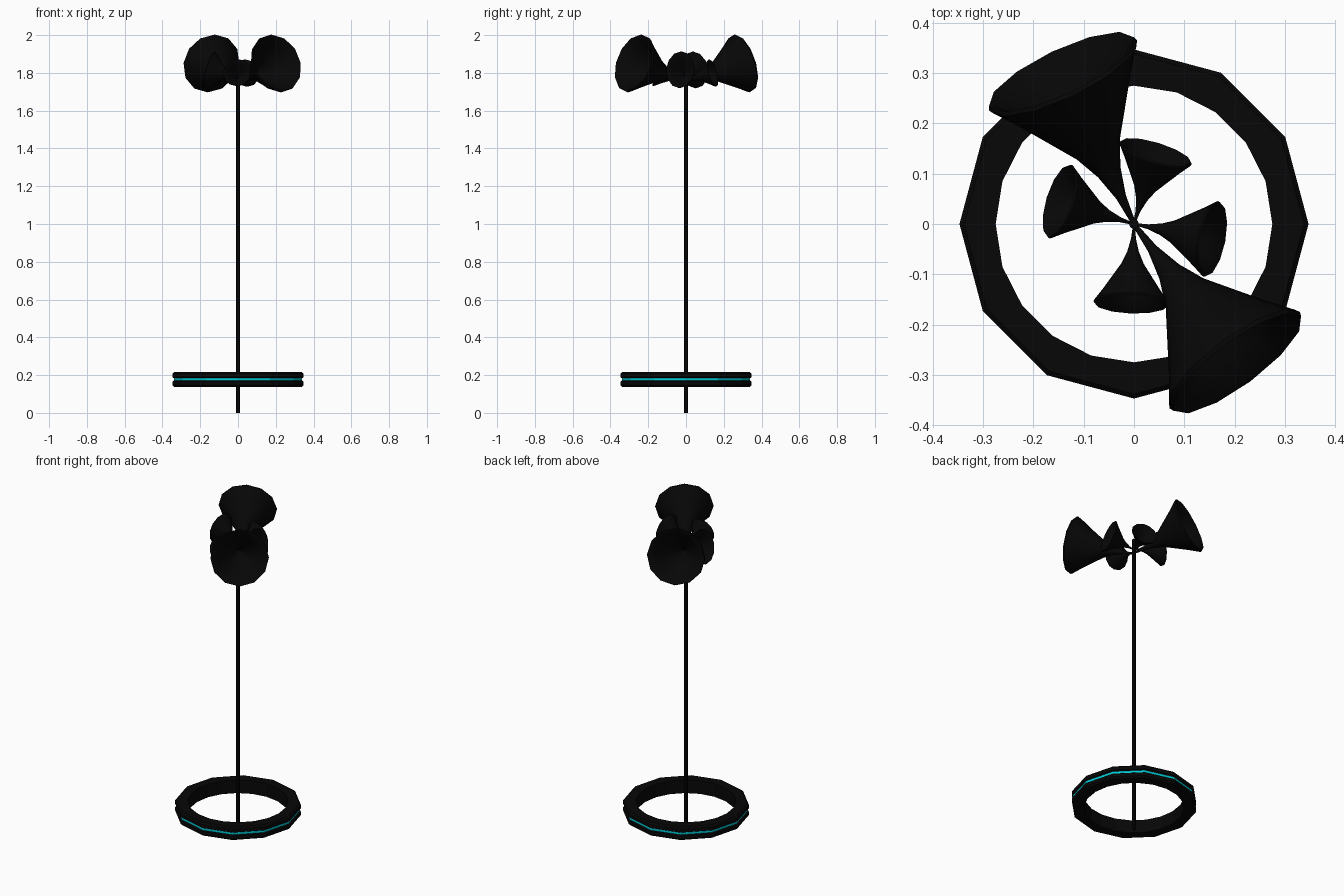
import bpy, bmesh
from math import sin, cos, pi, radians
from mathutils import Vector

if "Cube" in bpy.data.objects:
    bpy.data.objects.remove(bpy.data.objects["Cube"])


def material(name, rgb):
    m = bpy.data.materials.new(name)
    m.diffuse_color = (*rgb, 1)
    m.use_nodes = True
    m.node_tree.nodes["Principled BSDF"].inputs["Base Color"].default_value = m.diffuse_color
    return m


BLACK = material("black", (0.002, 0.002, 0.002))
CYAN = material("cyan", (0.0, 0.6, 0.68))


def rings(bm, profile, sides):
    """Rings of vertices around z, joined with quads."""
    loops = [[bm.verts.new((r * cos(2 * pi * i / sides), r * sin(2 * pi * i / sides), z))
              for i in range(sides)] for r, z in profile]
    bands = []
    for a, b in zip(loops, loops[1:]):
        bands.append([bm.faces.new((a[i], a[(i + 1) % sides], b[(i + 1) % sides], b[i]))
                      for i in range(sides)])
    return loops, bands


def stitch(bm, a, b):
    """Triangle strip between two concentric loops with different side counts."""
    i = j = 0
    while i < len(a) or j < len(b):
        va, vb = a[i % len(a)], b[j % len(b)]
        if (i + 1) * len(b) <= (j + 1) * len(a):
            i += 1
            bm.faces.new((va, a[i % len(a)], vb))
        else:
            j += 1
            bm.faces.new((va, b[j % len(b)], vb))


def finish(bm, name, mats):
    bmesh.ops.recalc_face_normals(bm, faces=bm.faces)
    me = bpy.data.meshes.new(name)
    bm.to_mesh(me)
    bm.free()
    for m in mats:
        me.materials.append(m)
    ob = bpy.data.objects.new(name, me)
    bpy.context.collection.objects.link(ob)
    return ob


def lathe(name, profile, sides):
    bm = bmesh.new()
    loops, _ = rings(bm, profile, sides)
    bm.faces.new(loops[0])
    bm.faces.new(loops[-1])
    return finish(bm, name, [BLACK])


# pole
lathe("pole", [(0.01, 0), (0.01, 1.84)], 8)

# base ring: twelve-sided outside with a lit groove, twenty-sided hole
bm = bmesh.new()
outer, bands = rings(bm, [(0.338, 0.138), (0.347, 0.147), (0.347, 0.166), (0.34, 0.171),
                          (0.34, 0.184), (0.347, 0.189), (0.347, 0.208), (0.338, 0.217)], 12)
inner, _ = rings(bm, [(0.275, 0.138), (0.275, 0.217)], 20)
for f in bands[3]:
    f.material_index = 1
for end in (0, -1):
    stitch(bm, outer[end], inner[end])
finish(bm, "base_ring", [BLACK, CYAN])

# horns: one trumpet profile (radius, distance along axis), outside then inside
HORN = [(0.004, 0.0), (0.01, 0.06), (0.024, 0.115), (0.046, 0.165), (0.083, 0.22),
        (0.12, 0.275), (0.152, 0.318), (0.158, 0.328), (0.155, 0.336), (0.145, 0.332),
        (0.112, 0.28), (0.075, 0.225), (0.038, 0.17), (0.016, 0.12), (0.002, 0.07)]


def horn(name, azimuth, tilt, apex, length, width, height):
    ob = lathe(name, HORN, 12)
    # lay the axis along x before aiming
    for v in ob.data.vertices:
        v.co = Vector((v.co.z * length, v.co.y * width, -v.co.x * height))
    ob.location.z = apex
    ob.rotation_euler = (0, -radians(tilt), radians(azimuth))
    bpy.ops.object.select_all(action='DESELECT')
    ob.select_set(True)
    bpy.context.view_layer.objects.active = ob
    bpy.ops.object.shade_smooth_by_angle(angle=radians(40))


horn("large_horn_front", -53.5, 16.5, 1.75, 1.07, 1.02, 1.01)
horn("large_horn_back", 115.5, 16.5, 1.753, 1.04, 1.03, 1.01)
horn("small_horn_right", -11, 15, 1.775, 0.49, 0.485, 0.64)
horn("small_horn_left", 163, 15, 1.775, 0.48, 0.485, 0.64)
horn("small_horn_back", 73, 15, 1.76, 0.46, 0.475, 0.475)
horn("small_horn_front", 268, 15, 1.76, 0.49, 0.475, 0.475)
